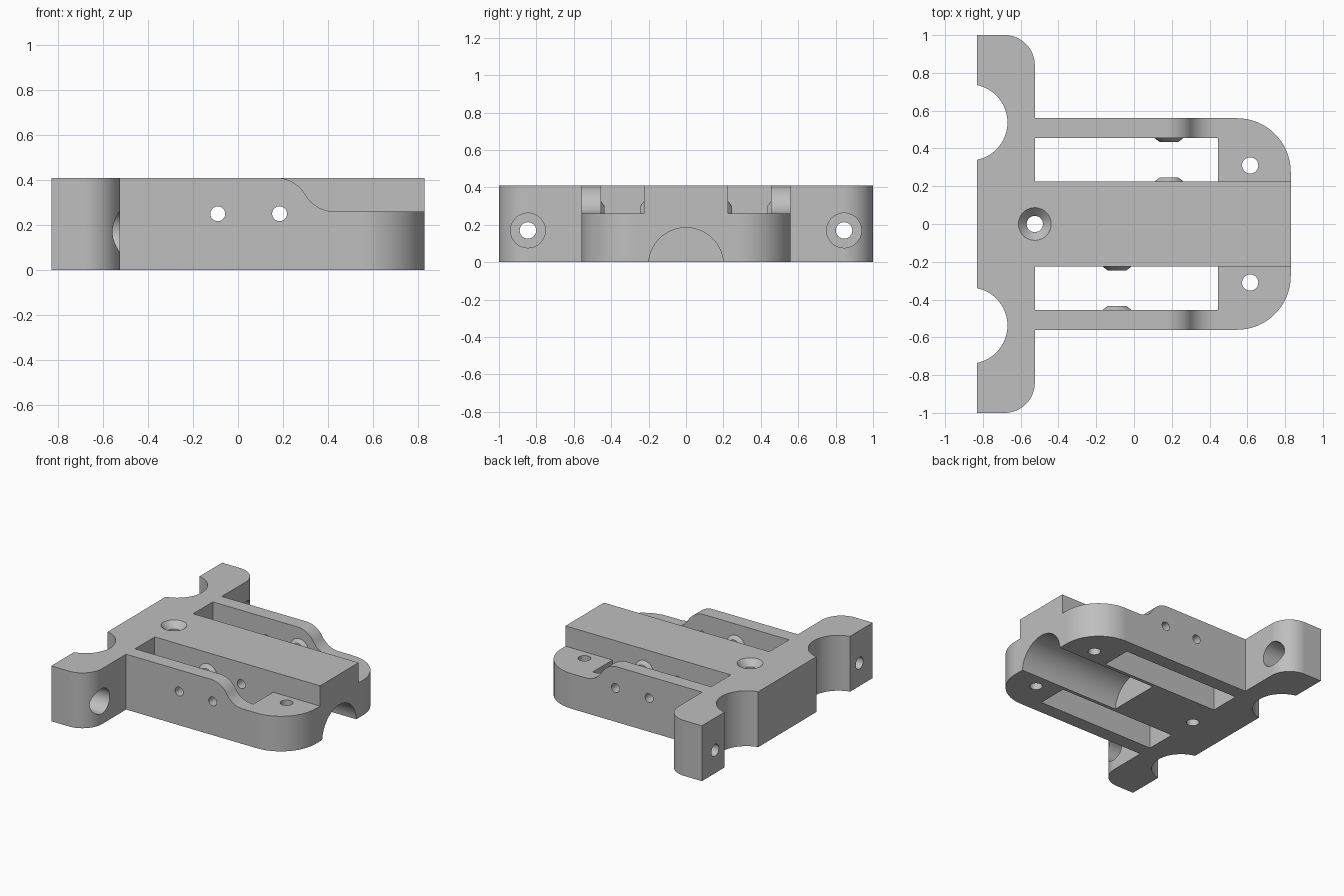
import bpy, bmesh, math
from mathutils import Vector, Matrix

cube = bpy.data.objects.get("Cube")
if cube:
    bpy.data.objects.remove(cube, do_unlink=True)

H = 0.41          # full height
BAR = 0.225       # half width of the centre bar
STEP = 0.26       # height of the lowered end pads


def arc(cx, cy, r, a0, a1, n=16):
    angles = [math.radians(a0 + (a1 - a0) * i / n) for i in range(n + 1)]
    return [(cx + r * math.cos(a), cy + r * math.sin(a)) for a in angles]


def make_object(name, bm):
    bmesh.ops.recalc_face_normals(bm, faces=bm.faces)
    mesh = bpy.data.meshes.new(name)
    bm.to_mesh(mesh)
    bm.free()
    ob = bpy.data.objects.new(name, mesh)
    bpy.context.collection.objects.link(ob)
    return ob


def prism(name, points, offset):
    """Extrude a flat outline by an offset vector."""
    bm = bmesh.new()
    face = bm.faces.new([bm.verts.new(p) for p in points])
    ext = bmesh.ops.extrude_face_region(bm, geom=[face])
    verts = [g for g in ext["geom"] if isinstance(g, bmesh.types.BMVert)]
    bmesh.ops.translate(bm, verts=verts, vec=offset)
    return make_object(name, bm)


def cone(name, start, end, r1, r2=None, n=40):
    """Cylinder or cone running from start to end."""
    a, b = Vector(start), Vector(end)
    rot = (b - a).to_track_quat("Z", "Y").to_matrix().to_4x4()
    bm = bmesh.new()
    bmesh.ops.create_cone(bm, cap_ends=True, segments=n, radius1=r1,
                          radius2=r1 if r2 is None else r2, depth=(b - a).length,
                          matrix=Matrix.Translation((a + b) / 2) @ rot)
    return make_object(name, bm)


def combine(target, tool, operation):
    mod = target.modifiers.new("Boolean", "BOOLEAN")
    mod.operation, mod.solver, mod.object = operation, "EXACT", tool
    with bpy.context.temp_override(object=target, active_object=target):
        bpy.ops.object.modifier_apply(modifier=mod.name)
    bpy.data.objects.remove(tool, do_unlink=True)


# Mirrored plan outline: rounded body, crossbar and round recesses
half = arc(0.545, 0.275, 0.285, 0, 90)
half += [(-0.525, 0.56)] + arc(-0.685, 0.84, 0.16, 0, 90) + [(-0.83, 1)]
half += arc(-0.872, 0.5375, 0.202, 78, -78, 28)
outline = half + [(x, -y) for x, y in reversed(half)]
body = prism("bracket_body", [(x, y, 0) for x, y in outline], (0, 0, H))
bpy.context.view_layer.objects.active = body
body.select_set(True)

# Curved step from the rail top down to the end pad
step = arc(0.17, H - 0.15, 0.15, 90, 30, 12)
step += arc(0.43, STEP + 0.15, 0.15, 210, 270, 12)[1:]
step += [(0.9, STEP), (0.9, 0.5), (0.17, 0.5)]

for side in (-1, 1):
    # Long slots through the body
    slot = [(x, side * y, -0.1) for x, y in
            ((-0.525, BAR), (0.445, BAR), (0.445, 0.455), (-0.525, 0.455))]
    combine(body, prism("slot_cutter", slot, (0, 0, 0.7)), "DIFFERENCE")
    combine(body, prism("step_cutter", [(x, side * BAR, z) for x, z in step],
                        (0, side * 0.5, 0)), "DIFFERENCE")

# Tapered bosses on the slot walls
for side, x in ((1, 0.185), (-1, -0.09)):
    for wall, out in ((BAR, 1), (0.455, -1)):
        start = (x, side * (wall - out * 0.01), 0.25)
        end = (x, side * (wall + out * 0.02), 0.25)
        combine(body, cone("boss", start, end, 0.09, 0.05), "UNION")

# Cross pin holes
for x in (-0.09, 0.185):
    combine(body, cone("pin_hole", (x, -0.7, 0.25), (x, 0.7, 0.25), 0.033), "DIFFERENCE")

# Pad holes and counterbored crossbar holes
for side in (-1, 1):
    y = side * 0.31
    combine(body, cone("pad_hole", (0.615, y, -0.1), (0.615, y, 0.5), 0.043), "DIFFERENCE")
    y = side * 0.845
    combine(body, cone("bolt_hole", (-0.9, y, 0.17), (-0.4, y, 0.17), 0.044), "DIFFERENCE")
    combine(body, cone("counterbore", (-0.68, y, 0.17), (-0.4, y, 0.17), 0.093), "DIFFERENCE")

# Countersunk screw hole
combine(body, cone("screw_hole", (-0.525, 0, -0.1), (-0.525, 0, 0.5), 0.043), "DIFFERENCE")
combine(body, cone("countersink", (-0.525, 0, H - 0.05), (-0.525, 0, H + 0.01),
                   0.04, 0.096), "DIFFERENCE")

# Half-round channel under the centre bar
combine(body, cone("channel", (0, 0, -0.0155), (1, 0, -0.0155), 0.2005, n=72), "DIFFERENCE")

# Single grey material
grey = bpy.data.materials.new("plain grey")
grey.use_nodes = True
color = (0.52, 0.52, 0.52, 1)
grey.diffuse_color = color
grey.node_tree.nodes["Principled BSDF"].inputs["Base Color"].default_value = color
body.data.materials.clear()
body.data.materials.append(grey)
for poly in body.data.polygons:
    poly.material_index = 0

# Smooth curves with clean flat faces
bpy.ops.object.shade_smooth_by_angle(angle=math.radians(30))
weighted = body.modifiers.new("Weighted Normal", "WEIGHTED_NORMAL")
weighted.keep_sharp = True
